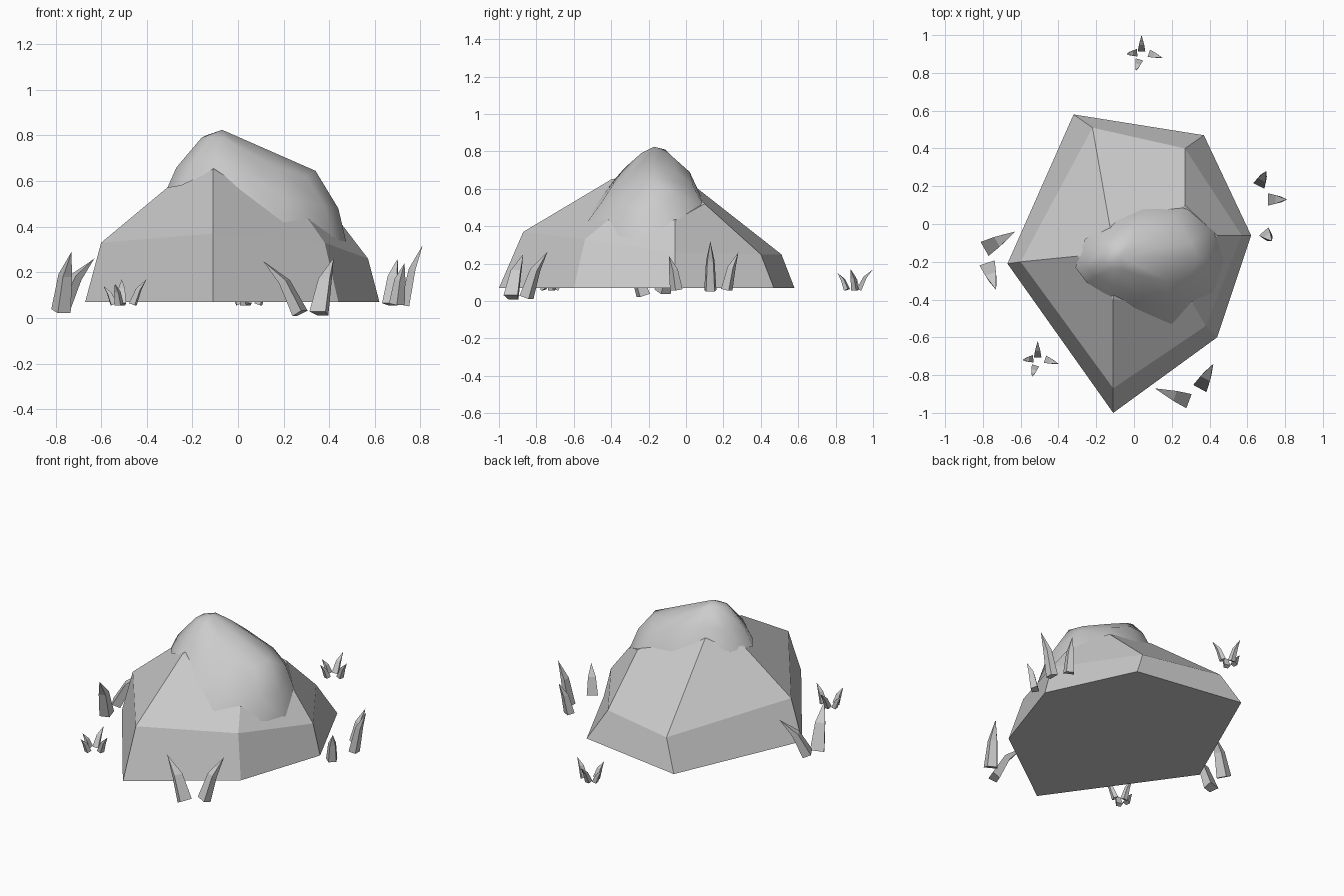
import bpy
import bmesh
import math
from mathutils import Vector

if "Cube" in bpy.data.objects:
    bpy.data.objects.remove(bpy.data.objects["Cube"], do_unlink=True)

GREY = (0.6, 0.6, 0.6, 1)
stone = bpy.data.materials.new("stone_grey")
stone.use_nodes = True
stone.diffuse_color = GREY
stone.node_tree.nodes["Principled BSDF"].inputs["Base Color"].default_value = GREY


def add_rings(bm, rings, tip, close_bottom=True):
    """Bridge stacked rings of points and finish them in a single tip."""
    levels = [[bm.verts.new(point) for point in ring] for ring in rings]
    count = len(levels[0])
    for lower, upper in zip(levels, levels[1:]):
        for i in range(count):
            j = (i + 1) % count
            bm.faces.new((lower[i], lower[j], upper[j], upper[i]))
    top = bm.verts.new(tip)
    last = levels[-1]
    for i in range(count):
        bm.faces.new((last[i], last[(i + 1) % count], top))
    if close_bottom:
        bm.faces.new(list(reversed(levels[0])))


def make_object(name, bm, smooth=False):
    bmesh.ops.recalc_face_normals(bm, faces=bm.faces[:])
    mesh = bpy.data.meshes.new(name)
    bm.to_mesh(mesh)
    bm.free()
    mesh.materials.append(stone)
    for polygon in mesh.polygons:
        polygon.use_smooth = smooth
    obj = bpy.data.objects.new(name, mesh)
    bpy.context.scene.collection.objects.link(obj)
    return obj


# Six-sided faceted rock: footprint, shoulder and crown
footprint = [(-.67, -.21, .07), (-.11, -1, .07), (.44, -.6, .07),
             (.62, -.06, .07), (.37, .47, .07), (-.32, .58, .07)]
shoulder = [(-.6, -.2, .33), (-.11, -.87, .37), (.38, -.54, .33),
            (.57, -.06, .26), (.27, .4, .25), (-.22, .51, .25)]
crown = [(-.3, -.17, .58), (-.11, -.4, .65), (.31, -.42, .43),
         (.44, -.06, .43), (.27, .1, .52), (-.13, 0, .65)]
bm = bmesh.new()
add_rings(bm, [footprint, shoulder, crown], (-.08, -.18, .7))
make_object("faceted_rock", bm)

# Smooth lumpy cap draped over the summit
rim = [(-.31, -.23, .57), (-.26, -.08, .58), (-.1, .02, .62), (.05, .08, .56),
       (.27, .1, .5), (.44, -.04, .4), (.48, -.2, .31), (.42, -.36, .35),
       (.2, -.53, .42), (0, -.46, .55), (-.12, -.39, .64), (-.25, -.31, .58)]
belly = [(-.27, -.22, .66), (-.2, -.1, .69), (-.09, -.03, .72), (.04, .02, .69),
         (.22, .04, .61), (.37, -.05, .57), (.44, -.2, .48), (.38, -.34, .49),
         (.2, -.45, .53), (.02, -.38, .64), (-.1, -.33, .71), (-.2, -.28, .68)]
brow = [(-.16, -.2, .79), (-.14, -.14, .8), (-.08, -.11, .81), (0, -.07, .77),
        (.17, -.05, .69), (.3, -.1, .65), (.34, -.18, .645), (.3, -.27, .62),
        (.17, -.3, .66), (.02, -.27, .74), (-.06, -.24, .79), (-.12, -.24, .79)]
bm = bmesh.new()
add_rings(bm, [rim, belly, brow], (-.07, -.17, .825), close_bottom=False)
make_object("smooth_cap", bm, smooth=True)


def add_blade(bm, base, tip, width):
    """Four-sided grass blade that leans outward and tapers to a point."""
    base, tip = Vector(base), Vector(tip)
    lean = tip - base
    middle = base + Vector((lean.x * .42, lean.y * .42, lean.z * .6))
    axis = (middle - base).normalized()
    side = axis.cross(Vector((lean.x, lean.y, 0))).normalized()
    depth = axis.cross(side)
    rings = []
    for centre, size in ((base, width), (middle, width * .7)):
        across, thick = side * size / 2, depth * size * .32
        rings.append([centre + across + thick, centre - across + thick,
                      centre - across * .7 - thick, centre + across * .7 - thick])
    add_rings(bm, rings, tip)


def make_tuft(name, blades, width, offset=(0, 0, 0)):
    bm = bmesh.new()
    for base, tip in blades:
        add_blade(bm, Vector(base) + Vector(offset), Vector(tip) + Vector(offset), width)
    make_object(name, bm)


# Large grass tufts beside the rock
make_tuft("right_grass", [((-.77, -.12, .05), (-.63, -.04, .26)),
                          ((-.77, -.23, .03), (-.73, -.35, .29))], .085)
make_tuft("front_grass", [((.27, -.93, .02), (.11, -.87, .25)),
                          ((.36, -.85, .02), (.42, -.74, .265))], .08)
make_tuft("left_grass", [((.67, .22, .06), (.7, .28, .26)),
                         ((.73, .13, .055), (.81, .13, .32)),
                         ((.7, -.055, .06), (.73, -.09, .24))], .065)

# Small four-bladed sprouts, one shape used twice
sprout = [((.04, .925, .06), (.04, 1, .17)), ((.09, .9, .06), (.15, .88, .17)),
          ((.025, .86, .06), (.01, .81, .15)), ((.005, .905, .06), (-.04, .9, .14))]
make_tuft("back_sprout", sprout, .04)
make_tuft("front_sprout", sprout, .04, offset=(-.55, -1.62, 0))
